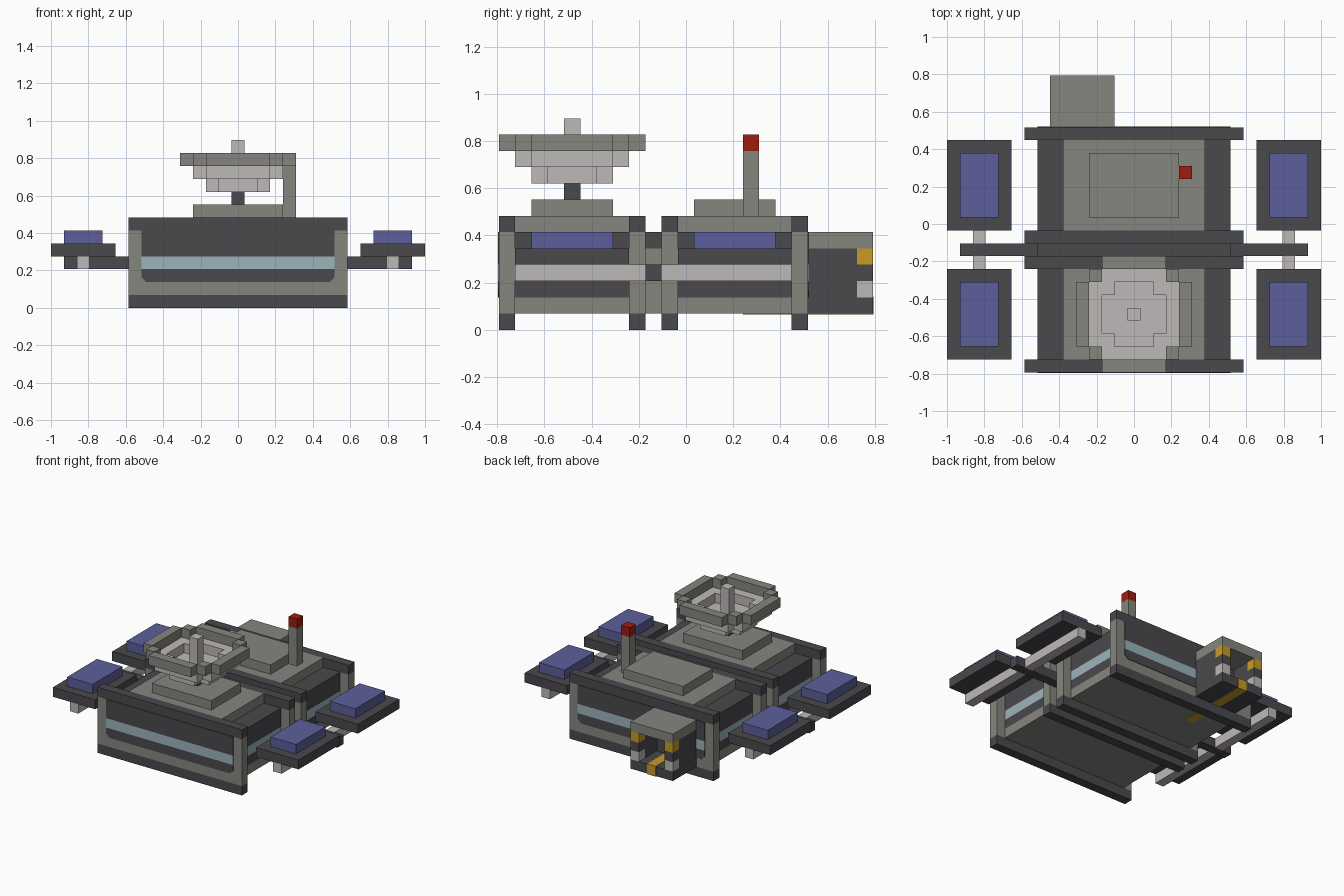
import bpy, bmesh

U = 2 / 29  # block size; all positions below are counted in blocks

cube = bpy.data.objects.get("Cube")
if cube:
    bpy.data.objects.remove(cube, do_unlink=True)


def material(name, r, g, b):
    m = bpy.data.materials.new(name)
    m.use_nodes = True
    m.diffuse_color = (r, g, b, 1)
    m.node_tree.nodes["Principled BSDF"].inputs["Base Color"].default_value = (r, g, b, 1)
    return m


grey = material("hull grey", .235, .238, .212)
dark = material("dark trim", .067, .067, .074)
light = material("pale grey", .515, .485, .474)
blue = material("panel blue", .107, .114, .328)
red = material("beacon red", .352, .012, .005)
glass = material("pale glass", .328, .456, .497)
yellow = material("marking yellow", .578, .328, .021)


def finish(name, bm, mat):
    bmesh.ops.recalc_face_normals(bm, faces=bm.faces)
    mesh = bpy.data.meshes.new(name)
    bm.to_mesh(mesh)
    bm.free()
    mesh.materials.append(mat)
    ob = bpy.data.objects.new(name, mesh)
    bpy.context.collection.objects.link(ob)
    return ob


def box(name, xs, ys, zs, mat):
    bm = bmesh.new()
    bmesh.ops.create_cube(bm, size=1)
    for v in bm.verts:
        for i, (a, b) in enumerate((xs, ys, zs)):
            v.co[i] = (a + (v.co[i] + .5) * (b - a)) * U
    return finish(name, bm, mat)


def stack(name, xs, ys, bands):
    """Boxes stacked in height, each band being (bottom, top, material)."""
    for z0, z1, mat in bands:
        box(name, xs, ys, (z0, z1), mat)


def panel(name, half, y, side, zs, cut, mat):
    """Thin plate on an end wall, its lower corners cut off."""
    z0, z1 = zs
    outline = [(-half, z1), (-half, z0 + cut), (-half + cut, z0),
               (half - cut, z0), (half, z0 + cut), (half, z1)]
    bm = bmesh.new()
    face = bm.faces.new([bm.verts.new((x * U, y * U, z * U)) for x, z in outline])
    ext = bmesh.ops.extrude_face_region(bm, geom=[face])["geom"]
    for v in ext:
        if isinstance(v, bmesh.types.BMVert):
            v.co.y += side * .06 * U
    finish(name, bm, mat)


# Two hull modules, each between a pair of frames
for label, y0, y1 in (("front", -10.5, -3.5), ("rear", -.5, 6.5)):
    stack(label + "_hull", (-7.5, 7.5), (y0, y1),
          [(1, 2, grey), (2, 3, dark), (3, 4, glass), (4, 6, dark)])
    box(label + "_roof", (-5.5, 5.5), (y0, y1), (6, 7), grey)
    box(label + "_roof_hatch", (-3.5, 3.5), (y0 + 1, y1 - 1), (7, 8), grey)
    for y in (y0 - 1, y1):
        stack(label + "_frame", (-8.5, 8.5), (y, y + 1),
              [(0, 1, dark), (1, 6, grey), (6, 7, dark)])
    # Solar panels on both sides
    for s in (-1, 1):
        box(label + "_panel_base", (s * 9.5, s * 14.5), (y0, y1), (4, 5), dark)
        box(label + "_panel_cells", (s * 10.5, s * 13.5), (y0 + 1, y1 - 1), (5, 6), blue)

# End wall panels with window bands
for label, y, side in (("front", -11.5, -1), ("rear", 7.5, 1)):
    panel(label + "_wall_lower", 7.5, y, side, (2, 3), .4, dark)
    panel(label + "_window", 7.5, y, side, (3, 4), 0.01, glass)
    panel(label + "_wall_upper", 7.5, y, side, (4, 6), 0.01, dark)

# Coupling between modules, cross arms and side rails
stack("coupling", (-7.5, 7.5), (-2.5, -1.5), [(1, 5, grey), (5, 6, dark)])
for s in (-1, 1):
    box("arm", (s * 7.5, s * 13.5), (-2.5, -1.5), (3, 4), dark)
    for y0, y1 in ((-10.5, -2.5), (-1.5, 6.5)):
        box("rail", (s * 11.5, s * 12.5), (y0, y1), (3, 4), light)

# Dish: neck, stepped bowl and feed mast
C = -7
box("dish_neck", (-.5, .5), (C - .5, C + .5), (8, 9), dark)
box("dish_floor", (-1.5, 1.5), (C - 2.5, C + 2.5), (9, 10), light)
for s in (-1, 1):
    box("dish_floor_side", (s * 1.5, s * 2.5), (C - 1.5, C + 1.5), (9, 10), light)
for r, z, mat in ((3.5, 10, light), (4.5, 11, grey)):
    for s in (-1, 1):
        box("dish_ring_side", (s * (r - 1), s * r), (C - 2.5, C + 2.5), (z, z + 1), mat)
        box("dish_ring_end", (-2.5, 2.5), (C + s * (r - 1), C + s * r), (z, z + 1), mat)
        for t in (-1, 1):
            box("dish_ring_corner", (s * (r - 2), s * (r - 1)),
                (C + t * (r - 2), C + t * (r - 1)), (z, z + 1), mat)
box("dish_mast", (-.5, .5), (C - .5, C + .5), (10, 13), light)

# Beacon pole
stack("beacon", (3.5, 4.5), (3.5, 4.5), [(7, 11, grey), (11, 12, red)])

# Rear airlock, open at the back
X0, X1 = -6.5, -1.5
box("airlock_roof", (X0, X1), (7.5, 11.5), (5, 6), grey)
box("airlock_floor", (X0, X1), (7.5, 11.5), (1, 2), dark)
box("airlock_inner_door", (X0 + 1, X1 - 1), (7.5, 8.5), (2, 5), dark)
for x in (X0, X1 - 1):
    box("airlock_wall", (x, x + 1), (7.5, 10.5), (2, 5), dark)
    stack("airlock_post", (x, x + 1), (10.5, 11.5),
          [(2, 3, light), (3, 4, dark), (4, 5, yellow)])
box("floor_guide", (-4.5, -3.5), (3.5, 11.53), (.95, 2.05), yellow)
